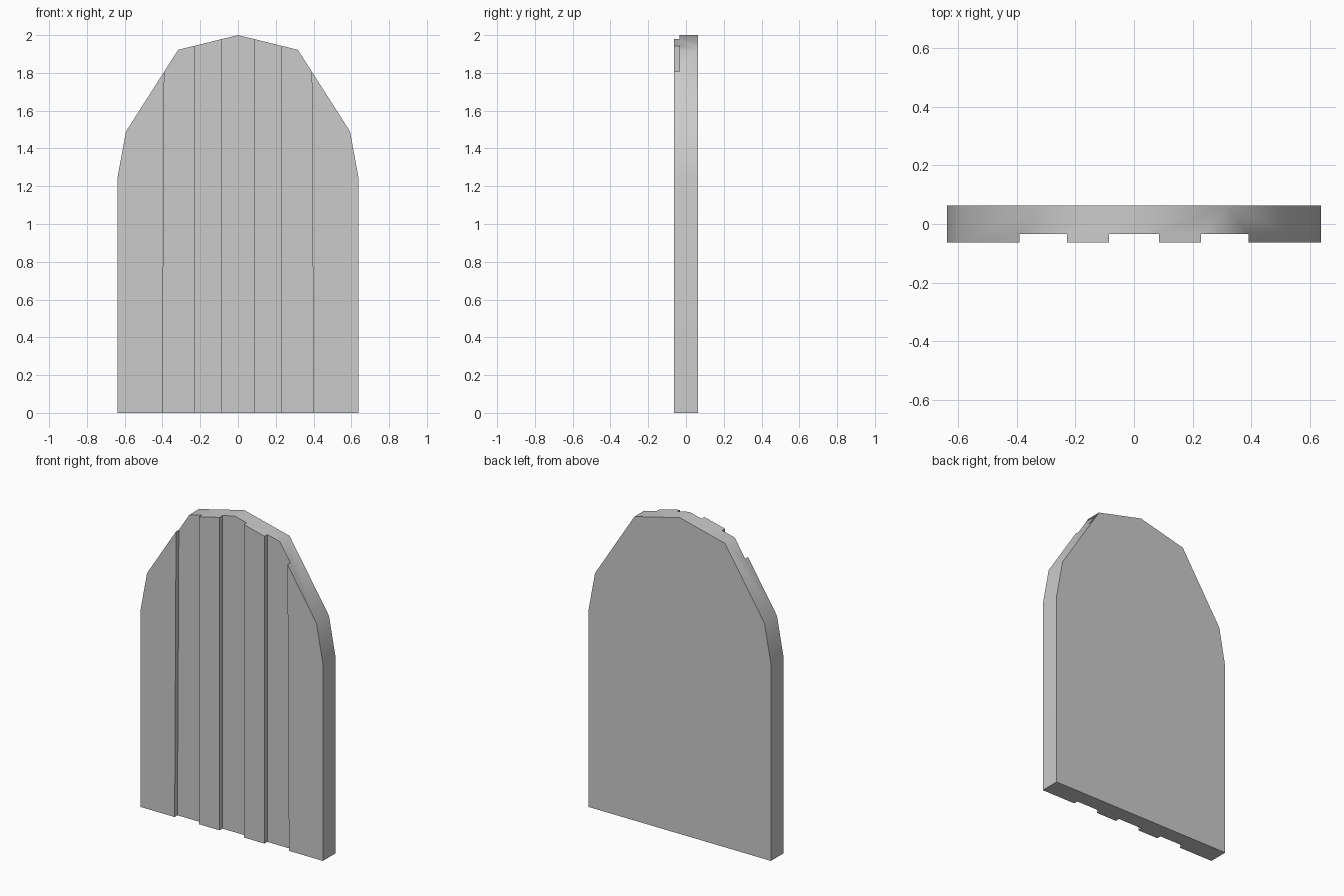
import bpy, bmesh, math

if "Cube" in bpy.data.objects:
    bpy.data.objects.remove(bpy.data.objects["Cube"])

HALF = 0.0625      # half the slab thickness
GROOVE_Y = -0.034  # floor of the front grooves


def prism(bm, pts, to_a, to_b):
    """Closed prism from a 2D outline and two mappings to 3D."""
    a = [bm.verts.new(to_a(*p)) for p in pts]
    b = [bm.verts.new(to_b(*p)) for p in pts]
    bm.faces.new(a)
    bm.faces.new(b[::-1])
    for i in range(len(pts)):
        j = (i + 1) % len(pts)
        bm.faces.new((a[j], a[i], b[i], b[j]))


def finish(bm, name):
    bmesh.ops.recalc_face_normals(bm, faces=bm.faces)
    me = bpy.data.meshes.new(name)
    bm.to_mesh(me)
    bm.free()
    ob = bpy.data.objects.new(name, me)
    bpy.context.collection.objects.link(ob)
    return ob


# arched door slab: mirrored half outline, extruded through y
half = [(0.638, 0), (0.638, 1.245), (0.593, 1.49), (0.317, 1.922)]
outline = half + [(0, 2.0)] + [(-x, z) for x, z in reversed(half)]
bm = bmesh.new()
prism(bm, outline, lambda x, z: (x, -HALF, z), lambda x, z: (x, HALF, z))
door = finish(bm, "arched_door")

# three upright grooves between the raised planks
# (the outer edges lean in slightly towards the top)
side = [(0.229, -0.2), (0.401, -0.2), (0.388, 2.2), (0.229, 2.2)]
middle = [(-0.085, -0.2), (0.085, -0.2), (0.085, 2.2), (-0.085, 2.2)]
bm = bmesh.new()
for pts in (side, middle, [(-x, z) for x, z in side]):
    prism(bm, pts, lambda x, z: (x, -0.2, z), lambda x, z: (x, GROOVE_Y, z))
cutter = finish(bm, "groove_cutter")
cutter.hide_render = True

# cut the grooves and drop the cutter
mod = door.modifiers.new("grooves", 'BOOLEAN')
mod.operation = 'DIFFERENCE'
mod.solver = 'EXACT'
mod.object = cutter
bpy.context.view_layer.objects.active = door
door.select_set(True)
bpy.ops.object.modifier_apply(modifier=mod.name)
bpy.data.objects.remove(cutter)

# soft rim, crisp plank edges
bpy.ops.object.shade_smooth_by_angle(angle=math.radians(50))
